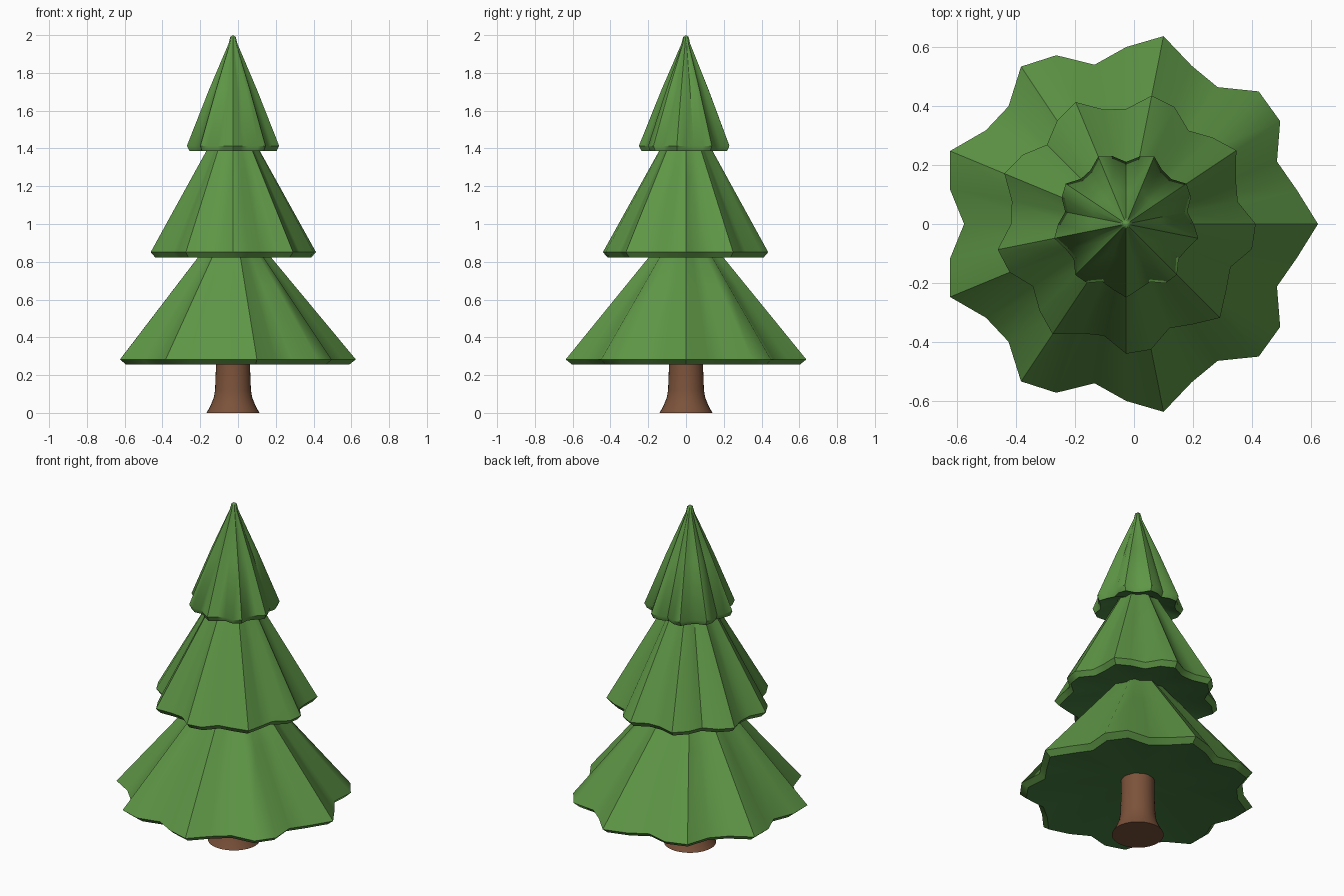
import bpy, bmesh, math

if "Cube" in bpy.data.objects:
    bpy.data.objects.remove(bpy.data.objects["Cube"])

SIDES = 32
AXIS_X = -0.0265


def material(name, rgb):
    m = bpy.data.materials.new(name)
    m.diffuse_color = (*rgb, 1.0)
    m.use_nodes = True
    m.node_tree.nodes["Principled BSDF"].inputs["Base Color"].default_value = m.diffuse_color
    return m


leaf = material("leaf_green", (0.112, 0.305, 0.061))
under = material("underside_green", (0.06, 0.20, 0.05))
bark = material("bark_brown", (0.20, 0.085, 0.043))


def lathe(name, profile, mats, wave=0.0, phase=0.0):
    """Spin (radius, z) points listed bottom to top, with a nine-lobed wavy outline."""
    bm = bmesh.new()
    rings = []
    for r, z in profile:
        if r == 0:
            rings.append([bm.verts.new((AXIS_X, 0, z))] * SIDES)
            continue
        ring = []
        for i in range(SIDES):
            a = 2 * math.pi * i / SIDES
            rr = r * (1 + wave * math.cos(9 * a + phase))
            ring.append(bm.verts.new((AXIS_X + rr * math.cos(a), rr * math.sin(a), z)))
        rings.append(ring)
    for k, (lo, hi) in enumerate(zip(rings, rings[1:])):
        for i in range(SIDES):
            j = (i + 1) % SIDES
            corners = list(dict.fromkeys((lo[i], lo[j], hi[j], hi[i])))
            face = bm.faces.new(corners)
            # The first band is the underside
            face.material_index = 1 if k == 0 and len(mats) > 1 else 0
    bmesh.ops.recalc_face_normals(bm, faces=bm.faces)
    mesh = bpy.data.meshes.new(name)
    bm.to_mesh(mesh)
    bm.free()
    for m in mats:
        mesh.materials.append(m)
    ob = bpy.data.objects.new(name, mesh)
    bpy.context.collection.objects.link(ob)
    bpy.ops.object.select_all(action='DESELECT')
    ob.select_set(True)
    bpy.context.view_layer.objects.active = ob
    bpy.ops.object.shade_smooth_by_angle(angle=math.radians(40))
    return ob


# Trunk with flared foot
lathe("trunk", [(0, 0), (0.14, 0), (0.118, 0.04), (0.102, 0.08), (0.095, 0.12),
                (0.09, 0.25), (0.09, 0.42), (0, 0.42)], [bark])

# Three skirts of foliage: rim radius, rim height, apex height
tiers = [("lower_foliage", 0.60, 0.255, 1.066),
         ("middle_foliage", 0.415, 0.823, 1.643),
         ("top_foliage", 0.23, 1.386, 2.0)]
for n, (name, r, z, top) in enumerate(tiers):
    profile = [(0, z + 0.09), (r * 0.945, z), (r, z + 0.028)]
    if n == 2:
        # Rounded tip
        profile += [(0.12, 1.71), (0.022, 1.955), (0.014, 1.99), (0, top)]
    else:
        profile += [(r * 0.5, (z + 0.028 + top) / 2), (0, top)]
    lathe(name, profile, [leaf, under], 0.084, 0.8 * n)
